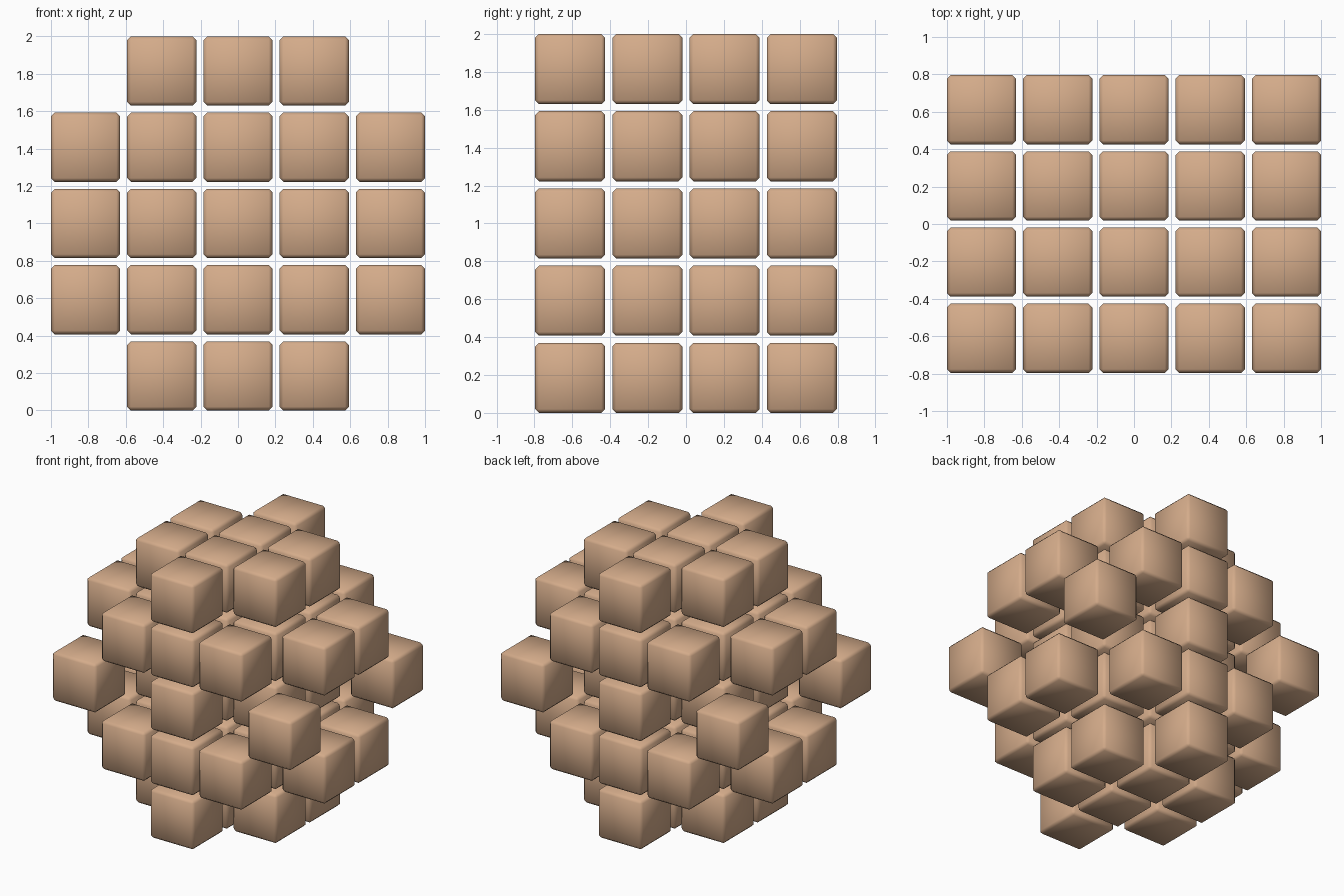
import bpy, bmesh
from mathutils import Matrix, Vector

if "Cube" in bpy.data.objects:
    bpy.data.objects.remove(bpy.data.objects["Cube"])

SIZE, PITCH, BEVEL = 0.37, 0.4075, 0.02

tan = bpy.data.materials.new("tan")
tan.diffuse_color = (0.66, 0.41, 0.255, 1)
tan.use_nodes = True
tan.node_tree.nodes["Principled BSDF"].inputs["Base Color"].default_value = tan.diffuse_color

# columns filled in the outer (front/back) rows and inner rows of each layer,
# keyed by distance from the middle layer
ROWS = {
    2: ((0,), (-1, 0, 1)),
    1: ((-1, 0, 1), (-2, -1, 0, 1, 2)),
    0: ((-2, 0, 2), (-1, 0, 1)),
}


def build_layer(name, k):
    """One horizontal layer of chamfered blocks."""
    outer, inner = ROWS[abs(k)]
    bm = bmesh.new()
    for j in (-1.5, -0.5, 0.5, 1.5):
        for i in (outer if abs(j) > 1 else inner):
            pos = Vector((i, j, k)) * PITCH + Vector((0, 0, 1))
            bmesh.ops.create_cube(bm, size=SIZE, matrix=Matrix.Translation(pos))
    # small chamfer on every edge
    bmesh.ops.bevel(bm, geom=bm.edges[:], offset=BEVEL, segments=1,
                    profile=0.5, affect='EDGES')
    # soft shading across the chamfers
    for f in bm.faces:
        f.smooth = True
    mesh = bpy.data.meshes.new(name)
    bm.to_mesh(mesh)
    bm.free()
    mesh.materials.append(tan)
    bpy.context.collection.objects.link(bpy.data.objects.new(name, mesh))


# layers from bottom to top
for k, name in zip(range(-2, 3), ("bottom_blocks", "lower_blocks", "middle_blocks",
                                  "upper_blocks", "top_blocks")):
    build_layer(name, k)
